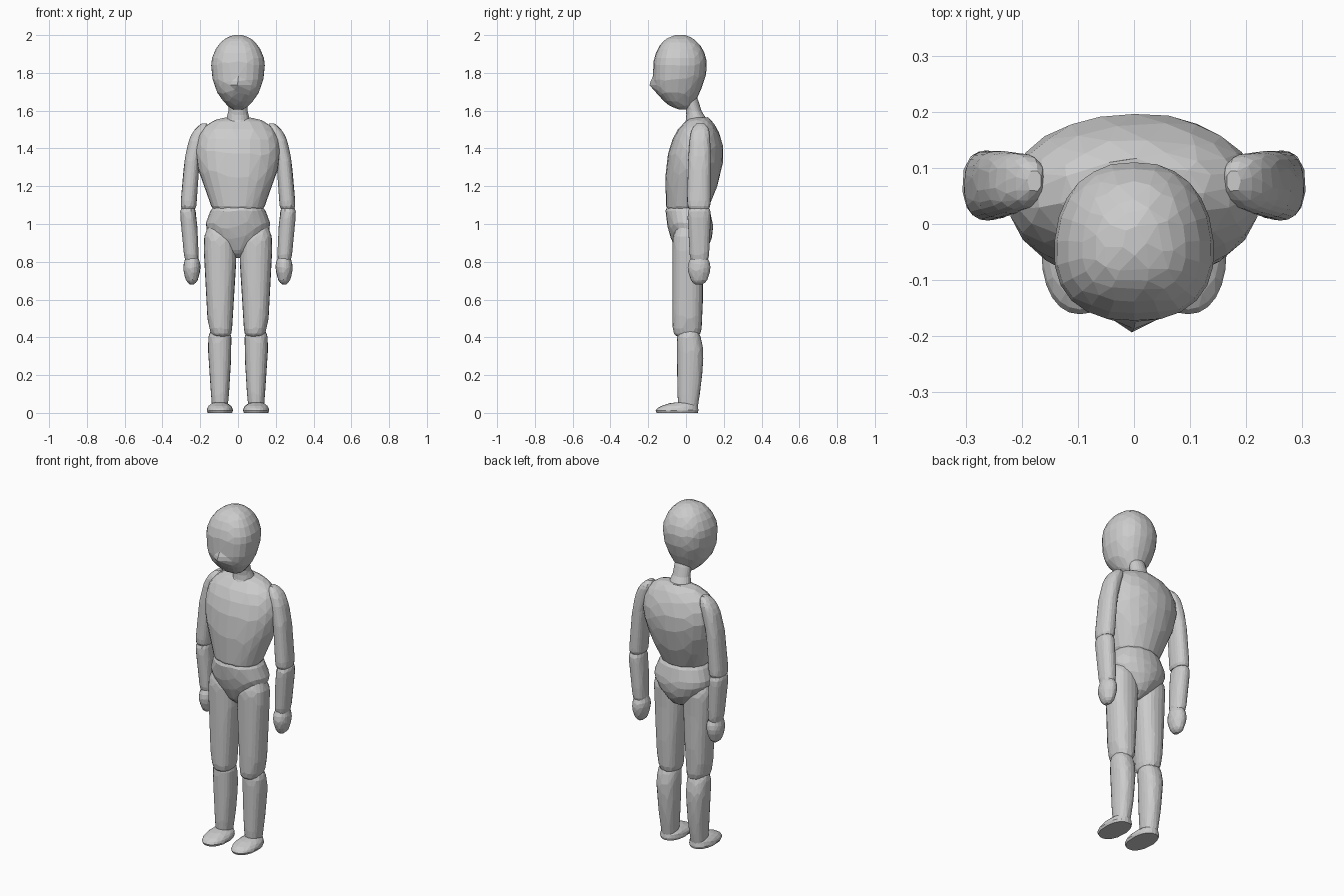
import bpy, bmesh, math
from mathutils import Vector

SIDES = 24


def smooth(sections, steps=3):
    """Catmull-Rom interpolation through the given cross-sections."""
    out = []
    n = len(sections)
    for i in range(n - 1):
        a, b = sections[max(i - 1, 0)], sections[i]
        c, d = sections[i + 1], sections[min(i + 2, n - 1)]
        for s in range(steps):
            t = s / steps
            out.append([0.5 * (2 * q + (r - p) * t + (2 * p - 5 * q + 4 * r - w) * t * t
                               + (3 * q - p - 3 * r + w) * t ** 3)
                        for p, q, r, w in zip(a, b, c, d)])
    return out + [list(sections[-1])]


def loft(name, sections, power=2.0, taper=0.0, ratio=0.3, mirror=False, shape=None):
    """Closed skin through sections (z, x0, x1, y0, y1), reduced to irregular facets."""
    bm = bmesh.new()
    rings = []
    for z, x0, x1, y0, y1 in smooth(sections):
        cx, cy, rx, ry = (x0 + x1) / 2, (y0 + y1) / 2, (x1 - x0) / 2, (y1 - y0) / 2
        ring = []
        for i in range(SIDES):
            a = 2 * math.pi * i / SIDES
            c, s = math.cos(a), math.sin(a)
            u = math.copysign(abs(c) ** (2 / power), c)
            v = math.copysign(abs(s) ** (2 / power), s)
            ring.append(bm.verts.new((cx + rx * u * (1 - taper * v), cy + ry * v, z)))
        rings.append(ring)
    for lo, hi in zip(rings, rings[1:]):
        for i in range(SIDES):
            j = (i + 1) % SIDES
            bm.faces.new((lo[i], lo[j], hi[j], hi[i]))
    bm.faces.new(rings[0])
    bm.faces.new(rings[-1])
    if shape:
        for v in bm.verts:
            shape(v)
    bmesh.ops.recalc_face_normals(bm, faces=bm.faces)
    mesh = bpy.data.meshes.new(name)
    bm.to_mesh(mesh)
    bm.free()
    obj = bpy.data.objects.new(name, mesh)
    bpy.context.collection.objects.link(obj)
    dec = obj.modifiers.new("Facets", 'DECIMATE')
    dec.ratio = ratio
    if mirror:
        mir = obj.modifiers.new("Mirror", 'MIRROR')
        mir.use_axis[0] = True
        mir.use_mirror_merge = False
    return obj


def central(rows):
    return [(z, -x, x, y0, y1) for z, x, y0, y1 in rows]


# Head with a small pointed nose
def nose(v):
    d = (v.co - Vector((0, -0.17, 1.735))).length
    v.co.y -= 0.026 * max(0, 1 - d / 0.045)


loft("head", central([
    (1.605, 0.02, -0.03, 0.02), (1.625, 0.055, -0.085, 0.04), (1.68, 0.1, -0.145, 0.065),
    (1.735, 0.125, -0.17, 0.088), (1.80, 0.139, -0.174, 0.107), (1.87, 0.139, -0.17, 0.108),
    (1.935, 0.112, -0.145, 0.083), (1.98, 0.07, -0.105, 0.04), (2.0, 0.02, -0.055, -0.005)]),
    power=2.3, taper=0.08, ratio=0.35, shape=nose)

# Neck leaning forward
loft("neck", central([
    (1.53, 0.072, -0.01, 0.125), (1.555, 0.062, 0.0, 0.11), (1.60, 0.051, 0.0, 0.082),
    (1.65, 0.05, -0.015, 0.066), (1.70, 0.048, -0.03, 0.045)]))

# Torso
loft("torso", central([
    (1.07, 0.125, -0.095, 0.105), (1.10, 0.143, -0.105, 0.125), (1.20, 0.18, -0.11, 0.165),
    (1.30, 0.213, -0.105, 0.19), (1.40, 0.224, -0.088, 0.197), (1.49, 0.198, -0.05, 0.172),
    (1.545, 0.135, 0.0, 0.137), (1.565, 0.06, 0.035, 0.115)]),
    power=2.1, taper=0.04)

# Pelvis
loft("pelvis", central([
    (0.82, 0.015, -0.01, 0.045), (0.85, 0.06, -0.045, 0.095), (0.90, 0.112, -0.07, 0.127),
    (0.95, 0.154, -0.088, 0.141), (1.0, 0.17, -0.1, 0.142), (1.065, 0.148, -0.108, 0.128),
    (1.09, 0.13, -0.1, 0.115)]), power=2.1)

# Upper arms with rounded shoulders
loft("upper_arm", [
    (1.08, 0.235, 0.288, 0.03, 0.11), (1.095, 0.221, 0.303, 0.008, 0.128),
    (1.20, 0.213, 0.296, 0.008, 0.13), (1.34, 0.2, 0.282, 0.012, 0.13),
    (1.45, 0.172, 0.257, 0.02, 0.128), (1.505, 0.158, 0.224, 0.033, 0.12),
    (1.533, 0.165, 0.19, 0.058, 0.095)], power=2.4, mirror=True)

# Forearms
loft("forearm", [
    (0.79, 0.215, 0.275, 0.03, 0.11), (0.84, 0.209, 0.286, 0.02, 0.122),
    (0.96, 0.214, 0.298, 0.012, 0.128), (1.065, 0.224, 0.306, 0.01, 0.13),
    (1.09, 0.235, 0.29, 0.03, 0.11)], power=2.3, mirror=True)

# Mitten hands
loft("hand", [
    (0.68, 0.235, 0.255, 0.05, 0.085), (0.70, 0.215, 0.274, 0.028, 0.11),
    (0.75, 0.201, 0.288, 0.011, 0.127), (0.79, 0.2, 0.287, 0.012, 0.127),
    (0.83, 0.213, 0.276, 0.03, 0.11)], mirror=True)

# Thighs
loft("thigh", [
    (0.402, 0.06, 0.118, -0.035, 0.045), (0.42, 0.036, 0.143, -0.064, 0.076),
    (0.50, 0.028, 0.161, -0.071, 0.086), (0.65, 0.019, 0.17, -0.072, 0.09),
    (0.80, 0.01, 0.178, -0.072, 0.09), (0.92, 0.012, 0.18, -0.07, 0.092),
    (0.98, 0.04, 0.162, -0.05, 0.07)], power=2.3, mirror=True)

# Lower legs with calf bulge
loft("shin", [
    (0.03, 0.055, 0.137, -0.04, 0.062), (0.10, 0.048, 0.143, -0.045, 0.073),
    (0.22, 0.04, 0.151, -0.047, 0.087), (0.33, 0.036, 0.158, -0.048, 0.091),
    (0.405, 0.036, 0.156, -0.046, 0.076), (0.44, 0.05, 0.14, -0.03, 0.06)],
    power=2.3, mirror=True)

# Feet with flat soles
loft("foot", [
    (0.0, 0.031, 0.16, -0.155, 0.062), (0.015, 0.027, 0.165, -0.16, 0.066),
    (0.035, 0.035, 0.157, -0.135, 0.062), (0.05, 0.055, 0.14, -0.09, 0.055),
    (0.056, 0.07, 0.125, -0.05, 0.045)], power=2.2, mirror=True)
